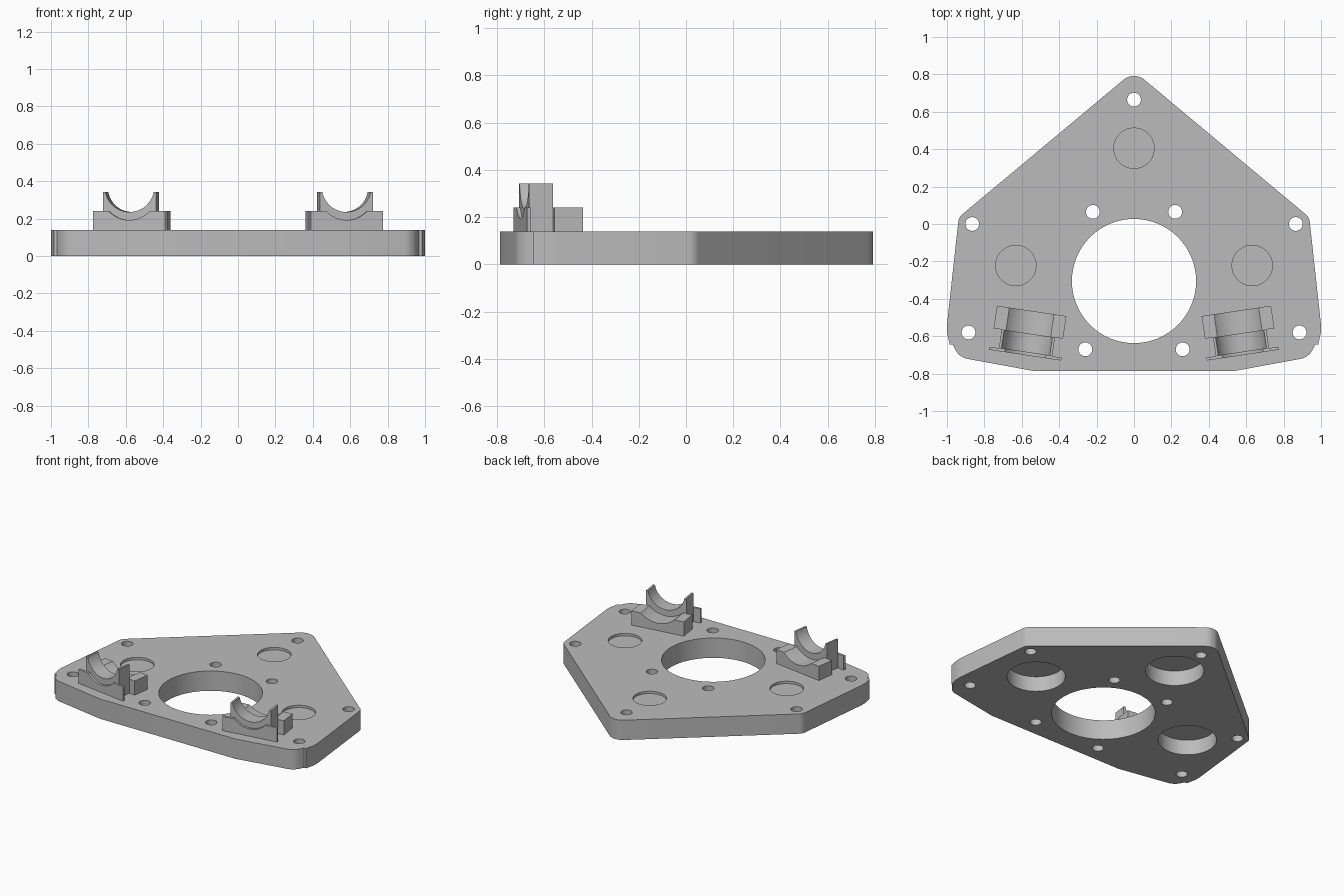
import bpy, bmesh, math
from mathutils import Matrix, Vector

if "Cube" in bpy.data.objects:
    bpy.data.objects.remove(bpy.data.objects["Cube"], do_unlink=True)

grey = bpy.data.materials.new("mid grey")
grey.use_nodes = True
colour = (0.5, 0.5, 0.5, 1)
grey.diffuse_color = colour
grey.node_tree.nodes["Principled BSDF"].inputs["Base Color"].default_value = colour

THICK = 0.14


def make_object(name, bm):
    bmesh.ops.recalc_face_normals(bm, faces=bm.faces)
    mesh = bpy.data.meshes.new(name)
    bm.to_mesh(mesh)
    bm.free()
    mesh.materials.append(grey)
    ob = bpy.data.objects.new(name, mesh)
    bpy.context.collection.objects.link(ob)
    return ob


def prism(bm, points, direction):
    """Closed solid from a planar outline swept along a direction."""
    face = bm.faces.new([bm.verts.new(p) for p in points])
    swept = bmesh.ops.extrude_face_region(bm, geom=[face], use_keep_orig=True)
    verts = [g for g in swept["geom"] if isinstance(g, bmesh.types.BMVert)]
    bmesh.ops.translate(bm, verts=verts, vec=direction)


def fillet(prev, corner, nxt, radius, steps=8):
    """Points of a tangent arc that rounds one corner."""
    c = Vector(corner)
    a, b = (Vector(prev) - c).normalized(), (Vector(nxt) - c).normalized()
    half = a.angle(b) / 2
    centre = c + (a + b).normalized() * radius / math.sin(half)
    reach = radius / math.tan(half)
    start, end = c + a * reach - centre, c + b * reach - centre
    turn = start.angle_signed(end)
    return [centre + Matrix.Rotation(-turn * i / steps, 2) @ start
            for i in range(steps + 1)]


def cylinder(bm, x, y, radius, z0, z1, sides):
    bmesh.ops.create_cone(bm, cap_ends=True, segments=sides, radius1=radius,
                          radius2=radius, depth=z1 - z0,
                          matrix=Matrix.Translation((x, y, (z0 + z1) / 2)))


# Base plate outline: right half from the rear tip to the front edge, mirrored
tip, side, low = (0, 0.818), (0.937, 0.036), (1, -0.54)
tip_arc = fillet((-side[0], side[1]), tip, side, 0.088, 12)
half = [p for p in tip_arc if p.x > 0.001]
half.sort(key=lambda p: p.x)
half += fillet(tip, side, low, 0.06)
half += [Vector(p) for p in (low, (0.999, -0.58), (0.985, -0.645), (0.968, -0.645))]
half += fillet((0.968, -0.645), (0.935, -0.713), (0.53, -0.787), 0.09)
half.append(Vector((0.53, -0.787)))
outline = [(0, 0.79, 0)] + [(p.x, p.y, 0) for p in half]
outline += [(-p.x, p.y, 0) for p in reversed(half)]

bm = bmesh.new()
prism(bm, outline, (0, 0, THICK))
plate = make_object("base_plate", bm)

# Through holes and the stepped pockets above and below
bm = bmesh.new()
cylinder(bm, 0, -0.305, 0.332, -0.1, 0.3, 64)
cylinder(bm, 0, 0.665, 0.037, -0.1, 0.3, 24)
for s in (-1, 1):
    for x, y in ((0.865, 0), (0.885, -0.58), (0.22, 0.065), (0.26, -0.67)):
        cylinder(bm, s * x, y, 0.037, -0.1, 0.3, 24)
for x, y in ((0, 0.405), (-0.632, -0.222), (0.632, -0.222)):
    cylinder(bm, x, y, 0.108, THICK - 0.017, 0.3, 40)
    cylinder(bm, x, y, 0.187, -0.1, 0.107, 48)
cutter = make_object("hole_cutter", bm)
cutter.hide_render = True

mod = plate.modifiers.new("holes", "BOOLEAN")
mod.operation = "DIFFERENCE"
mod.solver = "EXACT"
mod.object = cutter
bpy.context.view_layer.objects.active = plate
plate.select_set(True)
bpy.ops.object.modifier_apply(modifier=mod.name)
bpy.data.objects.remove(cutter, do_unlink=True)


def saddle(bm, width, top, y0, y1, radius, centre_z):
    """Block with a round trough along y in its upper side."""
    w = width / 2
    a = math.acos((centre_z - top) / radius)
    pts = [(-w, y0, THICK - 0.005), (w, y0, THICK - 0.005), (w, y0, top)]
    for i in range(25):
        t = a - 2 * a * i / 24
        pts.append((radius * math.sin(t), y0, centre_z - radius * math.cos(t)))
    pts.append((-w, y0, top))
    prism(bm, pts, (0, y1 - y0, 0))


# Bearing supports: rear block, tall cradle and thin front flange
parts = (("rear_block", 0.375, 0.24, -0.061, 0.061, 0.176, 0.368),
         ("cradle", 0.288, 0.343, -0.162, -0.061, 0.133, 0.368),
         ("front_flange", 0.39, 0.24, -0.178, -0.162, 0.15, 0.342))
for s, label in ((-1, "right"), (1, "left")):
    place = Matrix.Translation((s * 0.556, -0.525, 0)) @ Matrix.Rotation(
        s * math.radians(8.5), 4, "Z")
    for name, *dims in parts:
        bm = bmesh.new()
        saddle(bm, *dims)
        bm.transform(place)
        make_object(f"{label}_{name}", bm)

# Smooth the round walls, keep the edges crisp
for ob in bpy.context.scene.objects:
    if ob.type == "MESH":
        ob.select_set(True)
bpy.ops.object.shade_smooth_by_angle(angle=math.radians(25))
